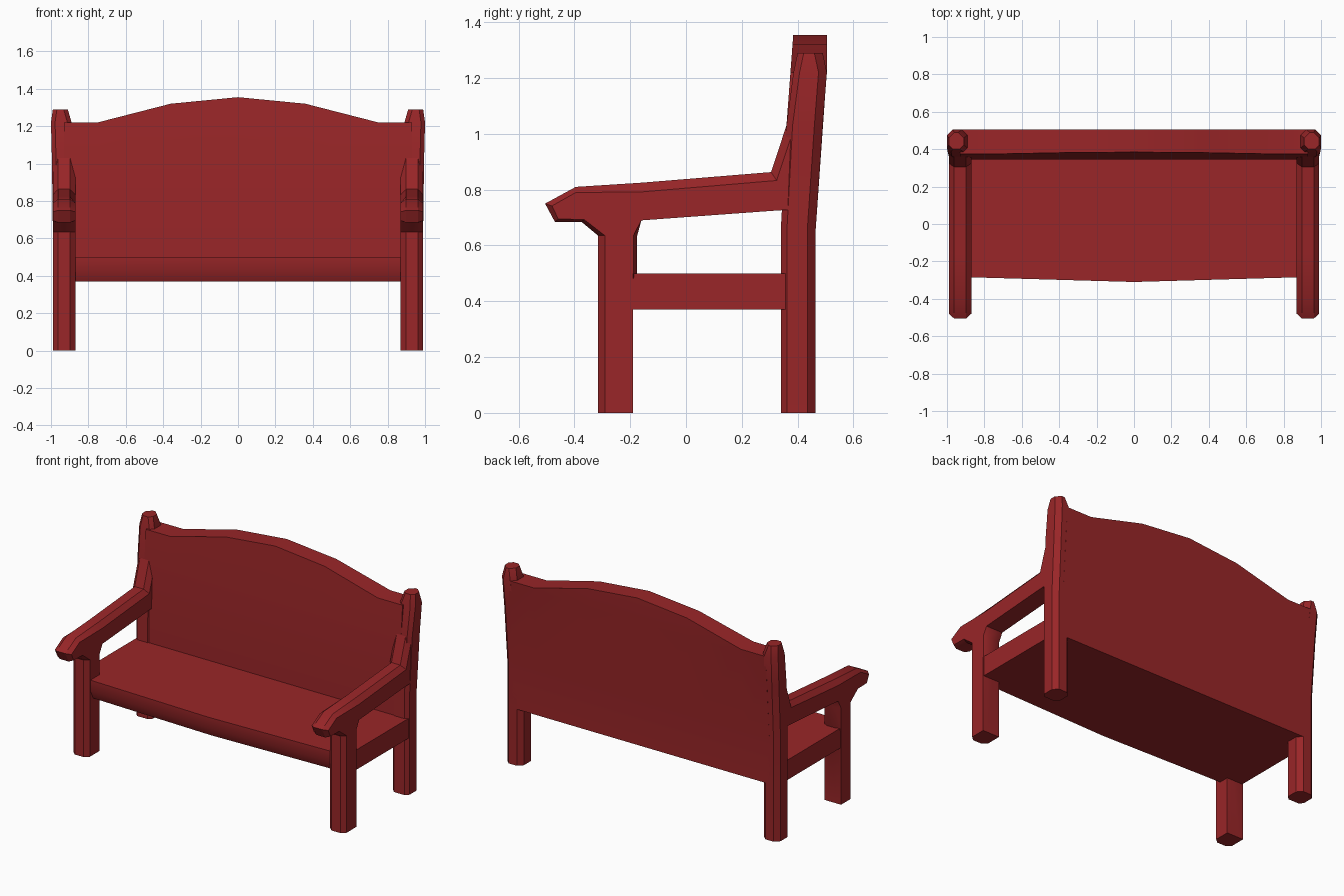
import bpy, bmesh

if "Cube" in bpy.data.objects:
    bpy.data.objects.remove(bpy.data.objects["Cube"])

red = bpy.data.materials.new("red paint")
red.diffuse_color = (0.319, 0.019, 0.021, 1)
red.use_nodes = True
red.node_tree.nodes["Principled BSDF"].inputs["Base Color"].default_value = red.diffuse_color


def loft(name, rings, mirror=False):
    """Skin a list of equal-length rings and cap both ends."""
    bm = bmesh.new()
    vs = [[bm.verts.new(p) for p in r] for r in rings]
    n = len(rings[0])
    for a, b in zip(vs, vs[1:]):
        for i in range(n):
            j = (i + 1) % n
            bm.faces.new((a[i], a[j], b[j], b[i]))
    bm.faces.new(vs[0][::-1])
    bm.faces.new(vs[-1])
    bmesh.ops.recalc_face_normals(bm, faces=bm.faces)
    me = bpy.data.meshes.new(name)
    bm.to_mesh(me)
    bm.free()
    me.materials.append(red)
    ob = bpy.data.objects.new(name, me)
    bpy.context.collection.objects.link(ob)
    if mirror:
        ob.modifiers.new("Mirror", 'MIRROR').use_mirror_merge = False
    bpy.ops.object.select_all(action='DESELECT')
    ob.select_set(True)
    bpy.context.view_layer.objects.active = ob
    bpy.ops.object.shade_smooth_by_angle(angle=0.52)
    return ob


# Seat: slightly bowed front with an undercut lower edge
def seat_ring(x, front, under):
    return [(x, front, 0.43), (x, front, 0.50), (x, 0.40, 0.50),
            (x, 0.40, 0.37), (x, front + under, 0.37)]


loft("seat", [seat_ring(-0.985, -0.2, 0.01), seat_ring(-0.87, -0.285, 0.03),
              seat_ring(0, -0.31, 0.03), seat_ring(0.87, -0.285, 0.03),
              seat_ring(0.985, -0.2, 0.01)])

# Backrest: leaning panel with an arched top
arch = [(0, 1.355), (0.36, 1.32), (0.75, 1.22), (0.93, 1.22)]
arch = [(-x, z) for x, z in arch[:0:-1]] + arch
loft("backrest", [[(x, 0.345, 0.37), (x, 0.345, 0.66), (x, 0.36, 1.03),
                   (x, 0.36 + 0.075 * (t - 1.03), t), (x, 0.505, t),
                   (x, 0.503, 1.20), (x, 0.465, 0.66), (x, 0.465, 0.37)]
                  for x, t in arch])

# Rear posts: z, front y, back y, inner x, outer x
post = [(0, 0.34, 0.465, 0.87, 0.99), (0.66, 0.34, 0.465, 0.87, 0.99),
        (1.03, 0.36, 0.49, 0.875, 0.995), (1.22, 0.385, 0.505, 0.89, 1.0),
        (1.29, 0.40, 0.49, 0.91, 0.99)]
c, d = 0.03, 0.022
loft("rear_post", [[(i + d, f, z), (o - d, f, z), (o, f + d, z), (o, b - c, z),
                    (o - c, b, z), (i + c, b, z), (i, b - c, z), (i, f + d, z)]
                   for z, f, b, i, o in post], mirror=True)

# Front leg and armrest: side profile y, z, with chamfer inset dy, dz
side = [(-0.315, 0, 0.025, 0), (-0.315, 0.635, 0.025, 0),
        (-0.375, 0.685, 0.01, 0.008), (-0.47, 0.685, 0.012, 0.01),
        (-0.505, 0.75, 0.025, -0.008), (-0.395, 0.81, 0.0, -0.02),
        (-0.16, 0.825, 0, -0.033), (0.305, 0.863, 0.02, -0.03),
        (0.36, 1.03, 0.02, -0.03), (0.41, 1.03, 0, -0.03),
        (0.41, 0.73, 0, 0), (0.32, 0.725, 0, 0), (-0.16, 0.69, 0, 0),
        (-0.175, 0.635, -0.014, 0), (-0.175, 0.50, -0.014, 0),
        (-0.19, 0.48, 0, 0), (-0.19, 0, 0, 0)]
loft("front_leg_and_armrest",
     [[(x, y + k * dy, z + k * dz) for y, z, dy, dz in side]
      for x, k in ((0.87, 1), (0.898, 0), (0.962, 0), (0.99, 1))], mirror=True)
